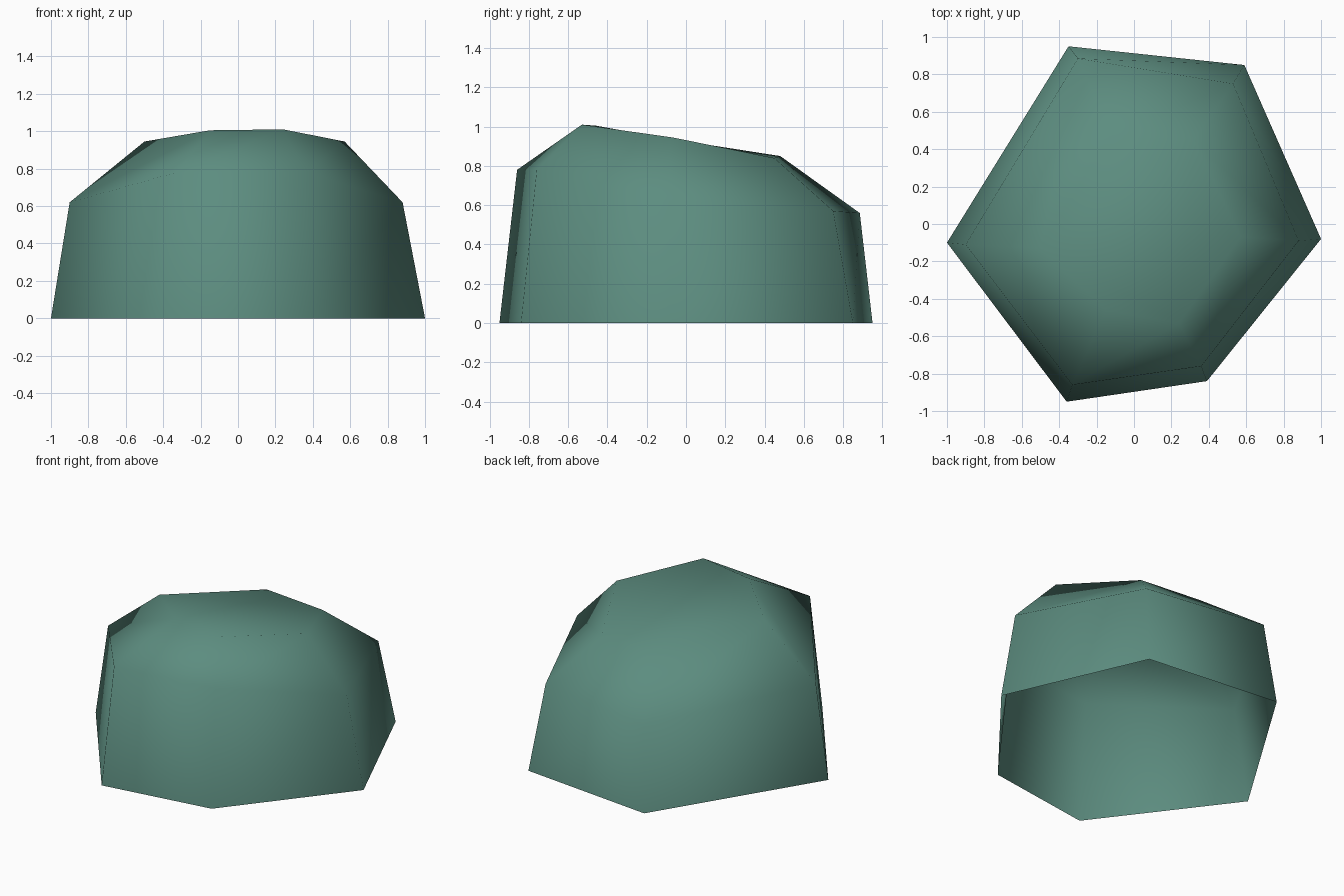
import bpy
import bmesh

default = bpy.data.objects.get("Cube")
if default:
    bpy.data.objects.remove(default, do_unlink=True)

# Single stone colour
stone = bpy.data.materials.new("grey_green_stone")
stone.use_nodes = True
color = (0.108, 0.265, 0.214, 1.0)
stone.diffuse_color = color
shader = stone.node_tree.nodes["Principled BSDF"]
shader.inputs["Base Color"].default_value = color
shader.inputs["Roughness"].default_value = 0.9

# Six-sided cross-sections: footprint, shoulder, tilted crown
footprint = [(-0.35, 0.95, 0), (-1, -0.10, 0), (-0.36, -0.95, 0),
             (0.39, -0.84, 0), (1, -0.08, 0), (0.59, 0.85, 0)]
shoulder = [(-0.30, 0.885, 0.56), (-0.90, -0.11, 0.62), (-0.33, -0.86, 0.78),
            (0.36, -0.76, 0.78), (0.88, -0.09, 0.62), (0.53, 0.75, 0.57)]
crown = [(-0.12, 0.48, 0.85), (-0.50, -0.13, 0.945), (-0.15, -0.46, 1.005),
         (0.24, -0.53, 1.01), (0.57, -0.07, 0.945), (0.32, 0.45, 0.84)]

bm = bmesh.new()
rings = [[bm.verts.new(p) for p in ring] for ring in (footprint, shoulder, crown)]

# Side walls between neighbouring rings, listed so they face outwards
for low, high in zip(rings, rings[1:]):
    for i in range(len(low)):
        j = (i + 1) % len(low)
        bm.faces.new((low[i], low[j], high[j], high[i]))

# Crown cap; the shell is open underneath
bm.faces.new(rings[-1])

# The stone is smooth shaded all over
for face in bm.faces:
    face.smooth = True

mesh = bpy.data.meshes.new("boulder")
bm.to_mesh(mesh)
bm.free()
mesh.materials.append(stone)
boulder = bpy.data.objects.new("boulder", mesh)
bpy.context.collection.objects.link(boulder)
